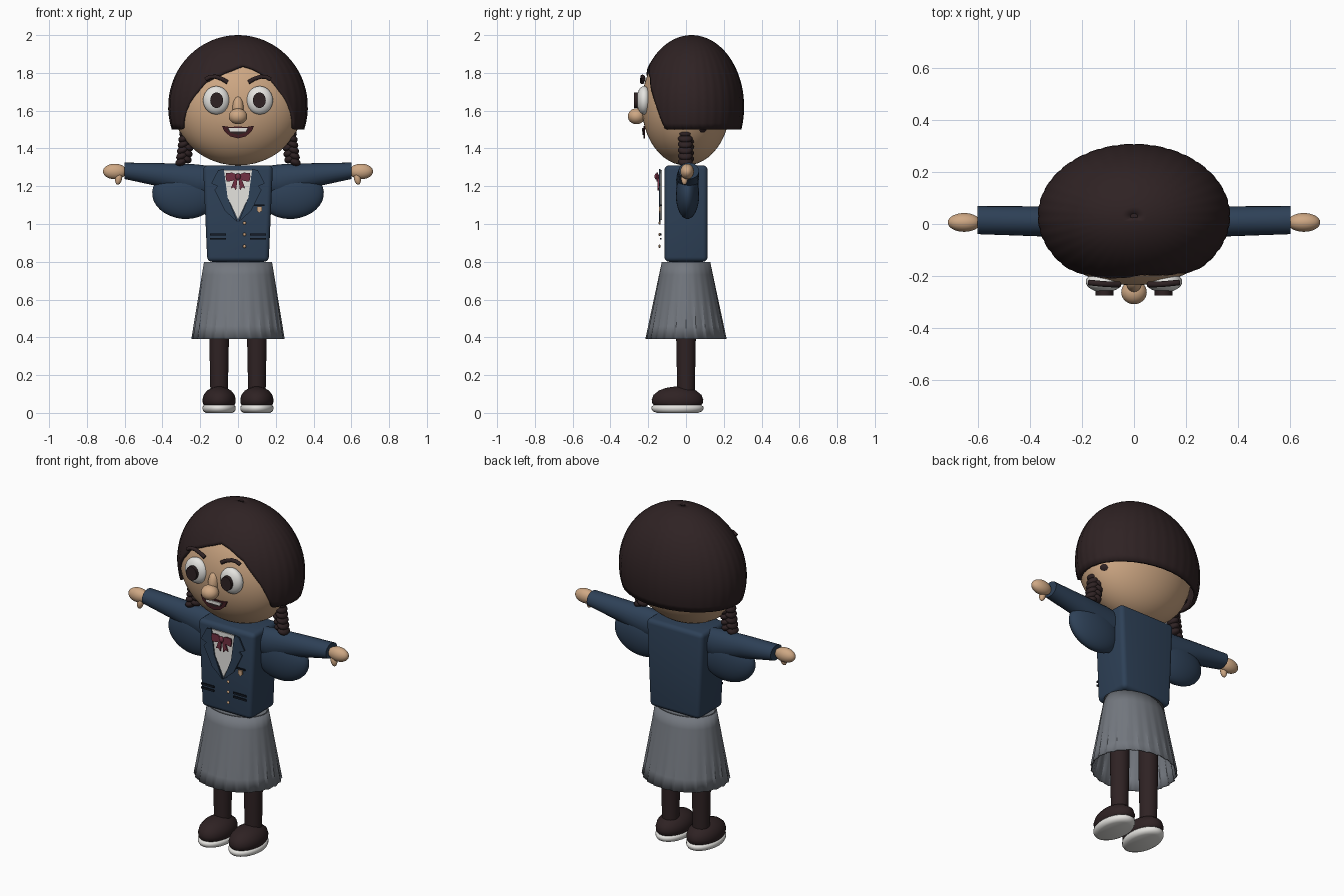
import bpy, bmesh
from math import sin, cos, pi, radians, sqrt, acos

cube = bpy.data.objects.get("Cube")
if cube:
    bpy.data.objects.remove(cube, do_unlink=True)


def material(name, r, g, b):
    m = bpy.data.materials.new(name)
    m.use_nodes = True
    m.diffuse_color = (r, g, b, 1)
    m.node_tree.nodes["Principled BSDF"].inputs["Base Color"].default_value = (r, g, b, 1)
    return m


DARK = material("dark brown", .028, .016, .017)
SKIN = material("skin", .62, .39, .23)
NAVY = material("navy cloth", .027, .052, .095)
GREY = material("grey cloth", .17, .185, .21)
WHITE = material("white", .78, .77, .74)
MAROON = material("maroon", .17, .03, .055)
LIPS = material("dark lip red", .055, .012, .016)
SLIT = material("dark navy", .008, .012, .022)
SIDES = (("left", 1), ("right", -1))


def finish(ob, name, mat, angle=40):
    ob.name = ob.data.name = name
    ob.data.materials.clear()
    ob.data.materials.append(mat)
    bpy.ops.object.select_all(action="DESELECT")
    ob.select_set(True)
    bpy.context.view_layer.objects.active = ob
    bpy.ops.object.shade_smooth_by_angle(angle=radians(angle))
    return ob


def from_bmesh(bm, name, mat, angle=40):
    bmesh.ops.recalc_face_normals(bm, faces=bm.faces)
    mesh = bpy.data.meshes.new(name)
    bm.to_mesh(mesh)
    bm.free()
    ob = bpy.data.objects.new(name, mesh)
    bpy.context.collection.objects.link(ob)
    return finish(ob, name, mat, angle)


def ball(name, mat, loc, size, rot=(0, 0, 0), seg=32):
    bpy.ops.mesh.primitive_uv_sphere_add(segments=seg, ring_count=seg // 2, radius=1,
                                         location=loc, rotation=rot)
    ob = bpy.context.object
    ob.scale = size
    return finish(ob, name, mat, 60)


def loft(name, mat, rings, caps=True, angle=40):
    bm = bmesh.new()
    rows = [[bm.verts.new(p) for p in ring] for ring in rings]
    n = len(rows[0])
    for a, b in zip(rows, rows[1:]):
        for i in range(n):
            bm.faces.new((a[i], a[(i + 1) % n], b[(i + 1) % n], b[i]))
    if caps:
        bm.faces.new(rows[0])
        bm.faces.new(rows[-1])
    return from_bmesh(bm, name, mat, angle)


def plate(name, mat, outline, y, side=1, thick=.008):
    bm = bmesh.new()
    face = bm.faces.new([bm.verts.new((side * x, y, z)) for x, z in outline])
    out = bmesh.ops.extrude_face_region(bm, geom=[face])["geom"]
    for v in out:
        if isinstance(v, bmesh.types.BMVert):
            v.co.y += thick
    return from_bmesh(bm, name, mat)


def box_outline(x, z, w, h):
    return [(x - w, z - h), (x + w, z - h), (x + w, z + h), (x - w, z + h)]


def flat_ring(cx, cy, z, rx, ry, n=32):
    return [(cx + rx * cos(2 * pi * i / n), cy + ry * sin(2 * pi * i / n), z) for i in range(n)]


def solidify(ob, thick):
    mod = ob.modifiers.new("thickness", "SOLIDIFY")
    mod.thickness = thick
    mod.offset = -1


# Head
ball("head", SKIN, (0, 0, 1.63), (.345, .235, .32), seg=48)

# Bobbed hair: shell whose lower edge follows the hairline around the head
HAIRLINE = [(-180, 1.5), (-58, 1.5), (-46, 1.63), (-30, 1.75), (-13, 1.8), (5, 1.84),
            (16, 1.82), (30, 1.77), (46, 1.64), (58, 1.5), (180, 1.5)]


def hairline(a):
    for (a0, z0), (a1, z1) in zip(HAIRLINE, HAIRLINE[1:]):
        if a <= a1:
            return z0 + (z1 - z0) * (a - a0) / (a1 - a0)
    return HAIRLINE[-1][1]


def hair_ring(t, n=144):
    ring = []
    for i in range(n):
        deg = -180 + 360 * i / n
        a = radians(deg)
        th = t * acos((hairline(deg) - 1.62) / .38)
        r = 1 - (.007 * sin(th) if i % 4 == 0 else 0)
        ring.append((.37 * r * sin(th) * sin(a), .03 - .278 * r * sin(th) * cos(a),
                     1.62 + .38 * cos(th)))
    return ring


hair = loft("hair", DARK, [hair_ring(.02 + .98 * k / 20) for k in range(21)], caps=False, angle=50)
solidify(hair, .018)
ball("hair_crown", DARK, (0, .03, 1.994), (.03, .03, .006), seg=16)

# Braids with their gathered roots
for label, s in SIDES:
    for k in range(6):
        z = 1.5 - .031 * k
        for j in (-1, 1):
            ball(f"{label}_braid_{k}", DARK, (s * (.268 + .004 * k + .013 * j), -.004 * j, z - .008 * (j + 1)),
                 (.033, .039, .022), (0, j * s * .45, 0), 14)
    ball(f"{label}_braid_root", DARK, (s * .25, .075, 1.51), (.05, .04, .035), seg=16)

# Face
for label, s in SIDES:
    ball(f"{label}_eye", WHITE, (s * .115, -.222, 1.655), (.07, .04, .075))
    bpy.ops.mesh.primitive_cylinder_add(vertices=32, radius=1, depth=1, location=(s * .113, -.262, 1.655),
                                        rotation=(pi / 2, 0, 0))
    bpy.context.object.scale = (.034, .041, .026)
    finish(bpy.context.object, f"{label}_pupil", DARK)
    curve = bpy.data.curves.new("brow", "CURVE")
    curve.dimensions = "3D"
    curve.bevel_depth = .011
    curve.use_fill_caps = True
    spline = curve.splines.new("POLY")
    path = [(.055, 1.75), (.085, 1.768), (.12, 1.78), (.15, 1.778), (.172, 1.765)]
    spline.points.add(len(path) - 1)
    for p, (x, z) in zip(spline.points, path):
        p.co = (s * x, -.232 + .1 * max(0, x - .1), z, 1)
    brow = bpy.data.objects.new(f"{label}_eyebrow", curve)
    brow.data.materials.append(DARK)
    bpy.context.collection.objects.link(brow)
ball("nose_tip", SKIN, (0, -.262, 1.57), (.049, .046, .042))
ball("nose_bridge", SKIN, (0, -.225, 1.615), (.03, .035, .065), (-.15, 0, 0))
plate("lips", LIPS, [(-.085, 1.52), (-.04, 1.513), (0, 1.517), (.04, 1.513), (.085, 1.52), (.072, 1.49),
                     (.04, 1.463), (0, 1.453), (-.04, 1.463), (-.072, 1.49)], -.226, thick=.009)
plate("mouth_inside", DARK, [(-.06, 1.505), (.06, 1.505), (.045, 1.485), (0, 1.472), (-.045, 1.485)], -.229)
plate("teeth", WHITE, [(-.05, 1.507), (.05, 1.507), (.042, 1.491), (-.042, 1.491)], -.232)

# Jacket body: tapered box with rounded edges
bm = bmesh.new()
bmesh.ops.create_cube(bm, size=1)
for v in bm.verts:
    top = v.co.z > 0
    v.co = (v.co.x * (.37 if top else .325), v.co.y * .228, 1.31 if top else .8)
bmesh.ops.bevel(bm, geom=bm.edges[:], offset=.025, segments=4, profile=.5, affect="EDGES")
from_bmesh(bm, "jacket", NAVY)

# Sleeves, hands
for label, s in SIDES:
    rings = []
    for x, top, low, ry in [(.14, 1.305, 1.15, .055), (.22, 1.316, 1.14, .06), (.4, 1.322, 1.195, .057),
                            (.6, 1.325, 1.238, .054)]:
        c, h = (top + low) / 2, (top - low) / 2
        rings.append([(s * x, y + .003 + .02 * x, z) for y, z, _ in flat_ring(0, c, 0, ry, h, 24)])
    loft(f"{label}_sleeve", NAVY, rings, angle=50)
    ball(f"{label}_sleeve_drape", NAVY, (s * .285, .008, 1.155), (.17, .062, .128), (0, s * -.1, 0))
    ball(f"{label}_hand", SKIN, (s * .652, .006, 1.278), (.063, .036, .041))
    ball(f"{label}_thumb", SKIN, (s * .632, -.008, 1.24), (.018, .018, .033), (0, s * -.2, 0), 16)

# Shirt front, lapels, pockets
plate("shirt_front", WHITE, [(-.085, 1.285), (.085, 1.285), (.06, 1.15), (0, 1.02), (-.06, 1.15)], -.136)
for label, s in SIDES:
    plate(f"{label}_lapel", NAVY, [(.075, 1.29), (.105, 1.285), (.142, 1.215), (.108, 1.2), (.125, 1.18),
                                   (.07, 1.07), (.003, 1.01), (.055, 1.14)], -.143, s)
    for z in (.945, .922):
        plate(f"{label}_pocket_trim", SLIT, box_outline(.105, z, .042, .005), -.137, s)

# Buttons and breast badge
for z in (1.005, .945, .882):
    ball("button", SKIN, (.034, -.14, z), (.009, .006, .009), seg=12)
plate("badge_pocket", SLIT, box_outline(.112, 1.098, .028, .004), -.137)
plate("badge", SKIN, [(.1, 1.093), (.126, 1.093), (.126, 1.07), (.113, 1.058), (.1, 1.07)], -.142)

# Ribbon bow
for label, s in SIDES:
    plate(f"{label}_bow_loop", MAROON, [(.008, 1.262), (.03, 1.272), (.062, 1.27), (.066, 1.25),
                                        (.06, 1.224), (.03, 1.228), (.008, 1.24)], -.156, s)
    plate(f"{label}_bow_tail", MAROON, [(.002, 1.245), (.018, 1.242), (.038, 1.188), (.024, 1.195),
                                        (.01, 1.178)], -.152, s)
ball("bow_knot", MAROON, (0, -.155, 1.251), (.015, .012, .017), seg=16)

# Pleated skirt, open below
rings = []
for k in range(7):
    t = k / 6
    ring = []
    for i in range(96):
        a = 2 * pi * i / 96
        r = 1 - .032 * t * (i % 4) / 3
        ring.append(((.18 + .067 * t) * r * cos(a), (.128 + .087 * t) * r * sin(a), .8 - .408 * t))
    rings.append(ring)
skirt = loft("skirt", GREY, rings, caps=False, angle=25)
solidify(skirt, .006)
loft("skirt_waist", GREY, [flat_ring(0, 0, z, .172, .12) for z in (.782, .8)])

# Legs, shoes, soles
for label, s in SIDES:
    loft(f"{label}_leg", DARK, [flat_ring(s * .1, 0, z, r, r) for z, r in ((.09, .046), (.4, .052), (.78, .054))])
    shoe = [(.035, .078), (.05, .086), (.07, .088), (.095, .082), (.118, .064), (.132, .04), (.139, .012)]
    loft(f"{label}_shoe", DARK, [flat_ring(s * .1, -.045, z, r, r * 1.55) for z, r in shoe], angle=60)
    sole = [(0, .07), (.008, .083), (.02, .088), (.033, .088), (.042, .08)]
    loft(f"{label}_sole", WHITE, [flat_ring(s * .1, -.045, z, r, r * 1.56) for z, r in sole], angle=60)
